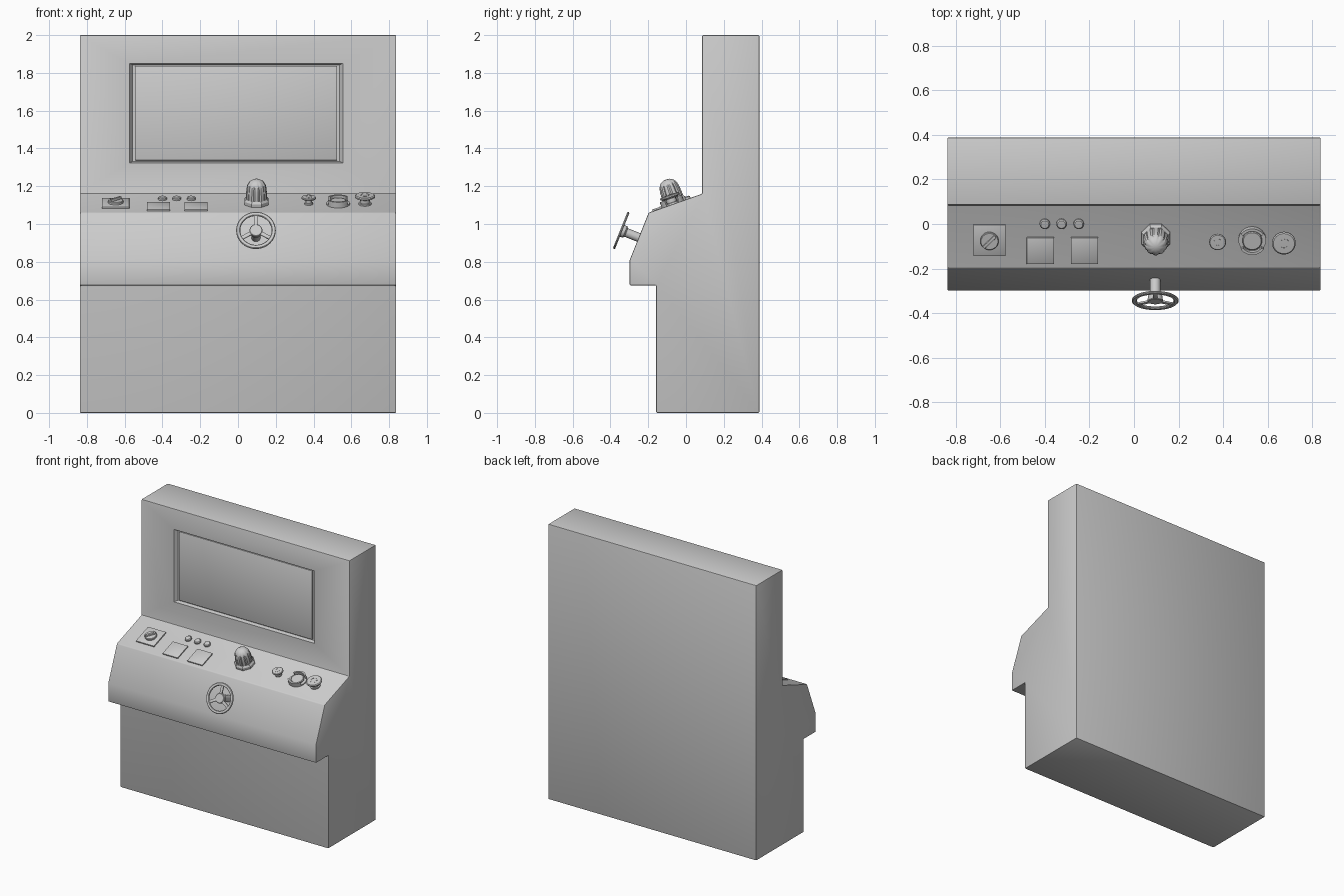
import bpy, bmesh, math
from mathutils import Matrix, Vector

if "Cube" in bpy.data.objects:
    bpy.data.objects.remove(bpy.data.objects["Cube"])

TILT = math.atan2(0.10, 0.283)          # slope of the control panel
WHEEL_TILT = math.radians(68.2)         # slope of the front apron


def on_panel(x, y):
    """Local frame on the sloped panel, z along its normal."""
    z = 1.16 - math.tan(TILT) * (0.085 - y)
    return Matrix.Translation((x, y, z)) @ Matrix.Rotation(TILT, 4, 'X')


def finish(name, bm, mat=Matrix(), bevel=0.0, smooth=True):
    bmesh.ops.remove_doubles(bm, verts=bm.verts, dist=1e-5)
    bmesh.ops.recalc_face_normals(bm, faces=bm.faces)
    me = bpy.data.meshes.new(name)
    bm.to_mesh(me)
    bm.free()
    ob = bpy.data.objects.new(name, me)
    ob.matrix_world = mat
    bpy.context.collection.objects.link(ob)
    bpy.ops.object.select_all(action='DESELECT')
    ob.select_set(True)
    bpy.context.view_layer.objects.active = ob
    if bevel:
        m = ob.modifiers.new("bevel", 'BEVEL')
        m.width, m.segments = bevel, 2
        bpy.ops.object.modifier_apply(modifier="bevel")
    if smooth:
        bpy.ops.object.shade_smooth_by_angle(angle=math.radians(32))
    return ob


def box(name, size, mat, bevel=0.0):
    """Box resting on z = 0 of its frame."""
    bm = bmesh.new()
    bmesh.ops.create_cube(bm, size=1, matrix=Matrix.Translation((0, 0, size[2] / 2)) @ Matrix.Diagonal((*size, 1)))
    return finish(name, bm, mat, bevel)


def lathe(name, profile, mat, segs=32, a0=0.0, sweep=360, flute=None, smooth=True):
    """Revolve (r, z) points; flute(i, z) scales the radius; partial sweeps get end caps."""
    bm = bmesh.new()
    rows = []
    for i in range(segs + 1):
        a = math.radians(a0 + sweep * i / segs)
        row = []
        for r, z in profile:
            k = r * (flute(i, z) if flute else 1)
            row.append(bm.verts.new((k * math.cos(a), k * math.sin(a), z)))
        rows.append(row)
    for p, q in zip(rows, rows[1:]):
        for j in range(len(profile) - 1):
            bm.faces.new((p[j], q[j], q[j + 1], p[j + 1]))
    if sweep < 360:
        bm.faces.new(rows[0][:-1])
        bm.faces.new(rows[-1][:-1])
    return finish(name, bm, mat, smooth=smooth)


# Cabinet: side profile extruded across the width
side = [(0.388, 0), (0.388, 2), (0.085, 2), (0.085, 1.16), (-0.198, 1.06),
        (-0.298, 0.81), (-0.298, 0.675), (-0.158, 0.675), (-0.158, 0)]
bm = bmesh.new()
face = bm.faces.new([bm.verts.new((-0.837, y, z)) for y, z in side])
ext = bmesh.ops.extrude_face_region(bm, geom=[face])
bmesh.ops.translate(bm, vec=(1.674, 0, 0), verts=[v for v in ext["geom"] if isinstance(v, bmesh.types.BMVert)])
cabinet = finish("cabinet", bm, bevel=0.006)

# Screen recess with sloping sides
bm = bmesh.new()
loops = []
for y, hx, hz in ((0.065, 0.575, 0.271), (0.085, 0.565, 0.263), (0.11, 0.548, 0.256)):
    loops.append([bm.verts.new((-0.01 + sx * hx, y, 1.587 + sz * hz))
                  for sx, sz in ((-1, -1), (1, -1), (1, 1), (-1, 1))])
for p, q in zip(loops, loops[1:]):
    for i in range(4):
        bm.faces.new((p[i], p[(i + 1) % 4], q[(i + 1) % 4], q[i]))
bm.faces.new(loops[0])
bm.faces.new(loops[-1])
cutter = finish("screen_cutter", bm, smooth=False)
cutter.hide_render = True
bpy.context.view_layer.objects.active = cabinet
m = cabinet.modifiers.new("screen_recess", 'BOOLEAN')
m.operation, m.object = 'DIFFERENCE', cutter
bpy.ops.object.modifier_apply(modifier="screen_recess")
bpy.data.objects.remove(cutter)

# Screen panel
box("screen", (1.07, 0.50, 0.012), Matrix.Translation((-0.01, 0.112, 1.587)) @ Matrix.Rotation(math.pi / 2, 4, 'X'), 0.003)

# Main switch: plate, disc and diagonal grip
sw = on_panel(-0.648, -0.071)
box("switch_plate", (0.145, 0.148, 0.010), sw, 0.002)
lathe("switch_disc", [(0, 0.008), (0.041, 0.008), (0.041, 0.020), (0.038, 0.023), (0, 0.023)], sw)
box("switch_grip", (0.075, 0.013, 0.036), sw @ Matrix.Rotation(math.radians(45), 4, 'Z'), 0.002)

# Indicator lamps
for i, x in enumerate((-0.40, -0.325, -0.248)):
    lathe(f"indicator_{i + 1}", [(0, -0.005), (0.023, -0.005), (0.023, 0.010), (0.018, 0.014), (0, 0.015)],
          on_panel(x, 0.002), 24)

# Square displays
for i, x in enumerate((-0.42, -0.222)):
    box(f"display_{i + 1}", (0.122, 0.126, 0.009), on_panel(x, -0.118), 0.0015)

# Large fluted knob on an octagonal flange
kn = on_panel(0.098, -0.060)
lathe("knob_flange", [(0, -0.005), (0.069, -0.005), (0.069, 0.018), (0.060, 0.030), (0, 0.030)], kn, 8, 22.5, smooth=False)
lathe("fluted_knob", [(0.057, 0.025), (0.056, 0.050), (0.054, 0.080), (0.049, 0.103), (0.038, 0.121),
                      (0.020, 0.132), (0, 0.135)], kn, 40,
      flute=lambda i, z: 0.92 if i % 4 == 0 and z < 0.125 else 1)


# Mushroom push buttons with a marking of small raised studs
def mushroom(name, x, y, r, h, stem):
    f = on_panel(x, y)
    lathe(name, [(0, -0.005), (stem * 1.25, -0.005), (stem * 1.25, 0.008), (stem, 0.010), (stem, h * 0.6),
                 (r * 0.85, h * 0.66), (r, h * 0.75), (r, h * 0.88), (r * 0.9, h * 0.97), (0, h)], f)
    for k in range(3):
        lathe(f"{name}_mark_{k + 1}", [(r * 0.36, h * 0.97), (r * 0.46, h * 0.97), (r * 0.46, h + 0.001),
                                      (r * 0.36, h + 0.001), (r * 0.36, h * 0.97)], f, 8, 120 * k, 80)


mushroom("push_button", 0.375, -0.069, 0.038, 0.042, 0.018)
mushroom("stop_button", 0.672, -0.071, 0.053, 0.053, 0.027)

# Guarded button: two curved walls around a low cap
g = on_panel(0.53, -0.070)
lathe("guard_base", [(0, -0.005), (0.062, -0.005), (0.062, 0.008), (0, 0.008)], g)
lathe("guarded_cap", [(0, 0.006), (0.044, 0.006), (0.044, 0.018), (0.040, 0.021), (0, 0.021)], g)
for n, a in (("front", 215), ("back", 35)):
    lathe(f"guard_wall_{n}", [(0.050, 0.004), (0.062, 0.004), (0.062, 0.032), (0.050, 0.032), (0.050, 0.004)],
          g, 20, a, 110)

# Hand wheel: shaft, hub, rim and three spokes
w = Matrix.Translation((0.095, -0.251, 0.929)) @ Matrix.Rotation(WHEEL_TILT, 4, 'X')
lathe("wheel_shaft", [(0, -0.01), (0.024, -0.01), (0.024, 0.070), (0.033, 0.078), (0.033, 0.096), (0, 0.096)], w)
lathe("wheel_rim", [(0.083, 0.097), (0.087, 0.093), (0.101, 0.093), (0.105, 0.097), (0.105, 0.101),
                    (0.101, 0.105), (0.087, 0.105), (0.083, 0.101), (0.083, 0.097)], w, 40)
lathe("wheel_hub", [(0, 0.092), (0.034, 0.092), (0.034, 0.102), (0.031, 0.105), (0, 0.105)], w)
for k in range(3):
    f = w @ Matrix.Rotation(math.radians(90 + 120 * k), 4, 'Z') @ Matrix.Translation((0.057, 0, 0.094))
    box(f"wheel_spoke_{k + 1}", (0.062, 0.020, 0.009), f, 0.0015)
